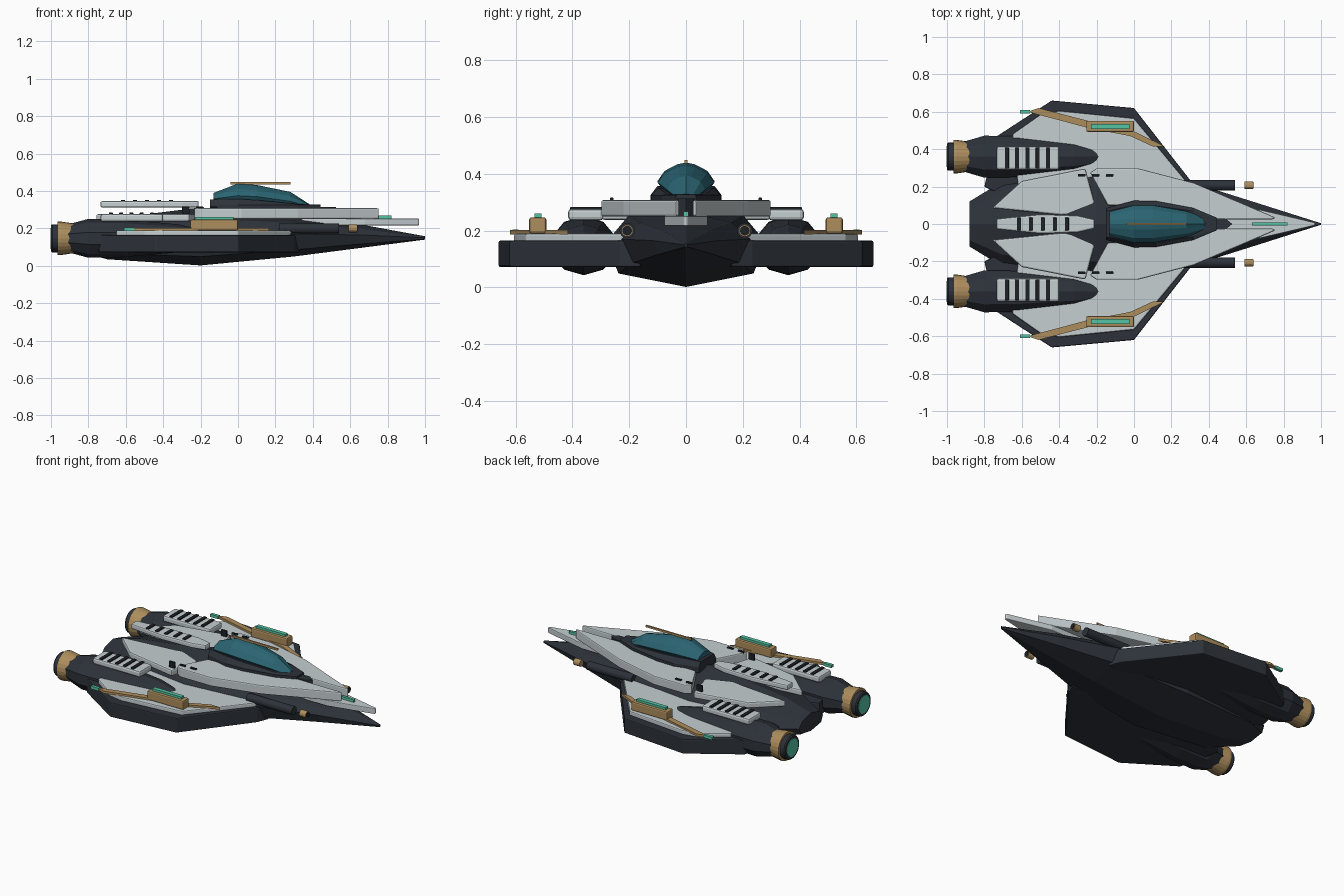
import bpy, bmesh, math
from mathutils import Matrix, Vector

if "Cube" in bpy.data.objects:
    bpy.data.objects.remove(bpy.data.objects["Cube"])


def material(name, rgb):
    m = bpy.data.materials.new(name)
    m.diffuse_color = (*rgb, 1)
    m.use_nodes = True
    m.node_tree.nodes["Principled BSDF"].inputs["Base Color"].default_value = m.diffuse_color
    return m


DARK = material("dark_hull", (0.026, 0.032, 0.042))
LIGHT = material("light_plate", (0.56, 0.62, 0.64))
GOLD = material("brass", (0.42, 0.27, 0.11))
GLASS = material("teal_glass", (0.024, 0.13, 0.17))
GLOW = material("green_glow", (0.09, 0.55, 0.36))
BLACK = material("black_slot", (0.012, 0.014, 0.018))


def finish(name, bm, mat, bevel=0.0):
    bmesh.ops.recalc_face_normals(bm, faces=bm.faces)
    me = bpy.data.meshes.new(name)
    bm.to_mesh(me)
    bm.free()
    me.materials.append(mat)
    ob = bpy.data.objects.new(name, me)
    bpy.context.collection.objects.link(ob)
    if bevel:
        b = ob.modifiers.new("bevel", 'BEVEL')
        b.width, b.segments, b.limit_method = bevel, 2, 'ANGLE'
    return ob


def loft(name, rings, mat, bevel=0.0):
    """Skin a list of equal-length point rings and cap both ends."""
    bm = bmesh.new()
    vs = [[bm.verts.new(p) for p in r] for r in rings]
    n = len(vs[0])
    for a, b in zip(vs, vs[1:]):
        for i in range(n):
            j = (i + 1) % n
            bm.faces.new((a[i], a[j], b[j], b[i]))
    bm.faces.new(vs[0])
    bm.faces.new(vs[-1])
    return finish(name, bm, mat, bevel)


def prism(name, pts, z0, z1, mat, bevel=0.0, side=1):
    return loft(name, [[(x, y * side, z) for x, y in pts] for z in (z0, z1)], mat, bevel)


def box(name, x0, x1, y0, y1, z0, z1, mat, bevel=0.0, side=1):
    return prism(name, [(x0, y0), (x1, y0), (x1, y1), (x0, y1)], z0, z1, mat, bevel, side)


def tube(name, stations, y, z, mat, n=24, squash=1.0):
    """Turned body along x from (x, radius) stations."""
    ang = [2 * math.pi * i / n for i in range(n)]
    return loft(name, [[(x, y + r * math.sin(a), z + r * squash * math.cos(a)) for a in ang]
                       for x, r in stations], mat)


def mirrored(half):
    """Close a half outline (first and last on the centre line) across y = 0."""
    return half + [(p[0], -p[1]) + tuple(p[2:]) for p in half[-2:0:-1]]


def hull_ring(x, w, zb, zm, zt):
    half = [(0, zb), (.85 * w, zb + .3 * (zm - zb)), (w, zm),
            (.72 * w, zm + .62 * (zt - zm)), (0, zt)]
    return [(x, y, z) for y, z in mirrored_yz(half)]


def mirrored_yz(half):
    return half + [(-y, z) for y, z in half[-2:0:-1]]


# Main hull
loft("hull", [hull_ring(*s) for s in (
    (-.88, .12, .085, .14, .20), (-.70, .23, .035, .14, .25), (-.20, .28, .002, .16, .312),
    (.30, .225, .05, .17, .265), (.65, .115, .095, .165, .222), (1.0, .004, .14, .15, .158))], DARK)

# Canopy and its collar
def canopy_ring(x, w, zb, zm, zt):
    half = [(0, zb), (.6 * w, zb), (w, zm), (.75 * w, zm + .55 * (zt - zm)), (.3 * w, zt - .006), (0, zt)]
    return [(x, y, z) for y, z in mirrored_yz(half)]


loft("canopy_glass", [canopy_ring(*s) for s in (
    (-.13, .065, .31, .358, .39), (0, .10, .31, .375, .44), (.10, .10, .31, .37, .432),
    (.28, .068, .305, .345, .395), (.40, .025, .30, .31, .318))], GLASS)
loft("canopy_collar", [[(x, y, z) for y, z in ((-w, .29), (-w, .325), (-.8 * w, zt), (.8 * w, zt), (w, .325), (w, .29))]
                       for x, w, zt in ((-.15, .085, .355), (0, .125, .358), (.12, .122, .35),
                                        (.32, .085, .33), (.44, .035, .327))], DARK)
prism("canopy_arrow", [(.40, .03), (.49, .028), (.525, 0), (.49, -.028), (.40, -.03)], .25, .314, DARK)
box("canopy_fin", -.04, .28, -.005, .005, .436, .448, GOLD)

# Nose plate with light
prism("nose_plate", mirrored([(.34, 0), (.34, .075), (.68, .075), (.965, .008), (.97, 0)]), .216, .252, LIGHT, .008)
box("nose_light", .63, .82, -.008, .008, .25, .268, GLOW)

# Spine plate with vents
prism("spine_plate", mirrored([(-.735, 0), (-.735, .028), (-.50, .052), (-.30, .045), (-.21, .024), (-.21, 0)]),
      .312, .346, LIGHT, .009)
for i in range(5):
    x = -.615 + i * .064
    box("spine_vent", x - .011, x + .011, -.034, .034, .335, .353, BLACK, .003)

NACELLE_Y, NACELLE_Z = .36, .147
for s, side in ((1, "left"), (-1, "right")):
    # Wing slab and top panel
    prism(f"wing_{side}", [(.33, .16), (.30, .235), (0, .62), (-.44, .66), (-.74, .465), (-.80, .20), (-.6, .1)],
          .072, .165, DARK, .006, s)
    prism(f"wing_panel_{side}", [(.31, .16), (.29, .215), (0, .565), (-.40, .605), (-.50, .585), (-.65, .48),
                                 (-.62, .20)], .16, .19, LIGHT, .007, s)

    # Brass wing rail, pod and lights
    prism(f"wing_rail_{side}", [(-.57, .60), (-.51, .62), (-.24, .55), (0, .495), (.165, .415), (.10, .415),
                                (-.02, .47), (-.25, .515)], .187, .202, GOLD, 0, s)
    box(f"wing_pod_{side}", -.255, .0, .492, .552, .19, .247, GOLD, .008, s)
    box(f"pod_light_{side}", -.23, -.025, .508, .534, .24, .261, GLOW, 0, s)
    box(f"rail_tip_light_{side}", -.61, -.555, .59, .61, .186, .204, GLOW, 0, s)

    # Engine nacelle and nozzle
    y = NACELLE_Y * s
    tube(f"nacelle_{side}", [(-.94, .075), (-.80, .118), (-.62, .115), (-.32, .085), (-.20, .055), (-.145, .022)],
         y, NACELLE_Z, DARK, 10, .88)
    tube(f"nozzle_{side}", [(-.965, .09), (-.95, .09), (-.87, .078)], y, NACELLE_Z, GOLD)
    tube(f"nozzle_ring_{side}", [(-1.0, .07), (-.993, .075), (-.95, .075)], y, NACELLE_Z, DARK)
    tube(f"nozzle_glow_{side}", [(-1.003, .056), (-.99, .056)], y, NACELLE_Z, GLOW)

    # Nacelle plate with vents
    box(f"nacelle_plate_{side}", -.735, -.40, .29, .415, .236, .277, LIGHT, .012, s)
    for i in range(5):
        x = -.68 + i * .055
        box(f"nacelle_vent_{side}", x - .011, x + .011, .297, .408, .265, .284, BLACK, .003, s)

    # Rear and front deck plates
    prism(f"rear_deck_{side}", [(-.76, .085), (-.60, .23), (-.26, .297), (-.21, .11), (-.25, .07), (-.36, .045)],
          .238, .278, LIGHT, .009, s)
    prism(f"front_deck_{side}", [(-.235, .275), (-.20, .298), (.02, .298), (.32, .22), (.755, .035), (.745, .025),
                                 (.40, .025), (.10, .10), (-.14, .10)], .25, .308, LIGHT, .01, s)
    for x in (-.28, -.205, -.13):
        box(f"deck_latch_{side}", x - .02, x + .02, .255, .268, .268, .316, BLACK, .002, s)

    # Side gun
    tube(f"gun_body_{side}", [(.22, .027), (.54, .027)], .207 * s, .2, DARK, 16)
    tube(f"gun_muzzle_{side}", [(.59, .021), (.635, .021)], .207 * s, .2, GOLD, 16)
    tube(f"gun_bore_{side}", [(.63, .017), (.638, .017)], .207 * s, .2, BLACK, 16)
